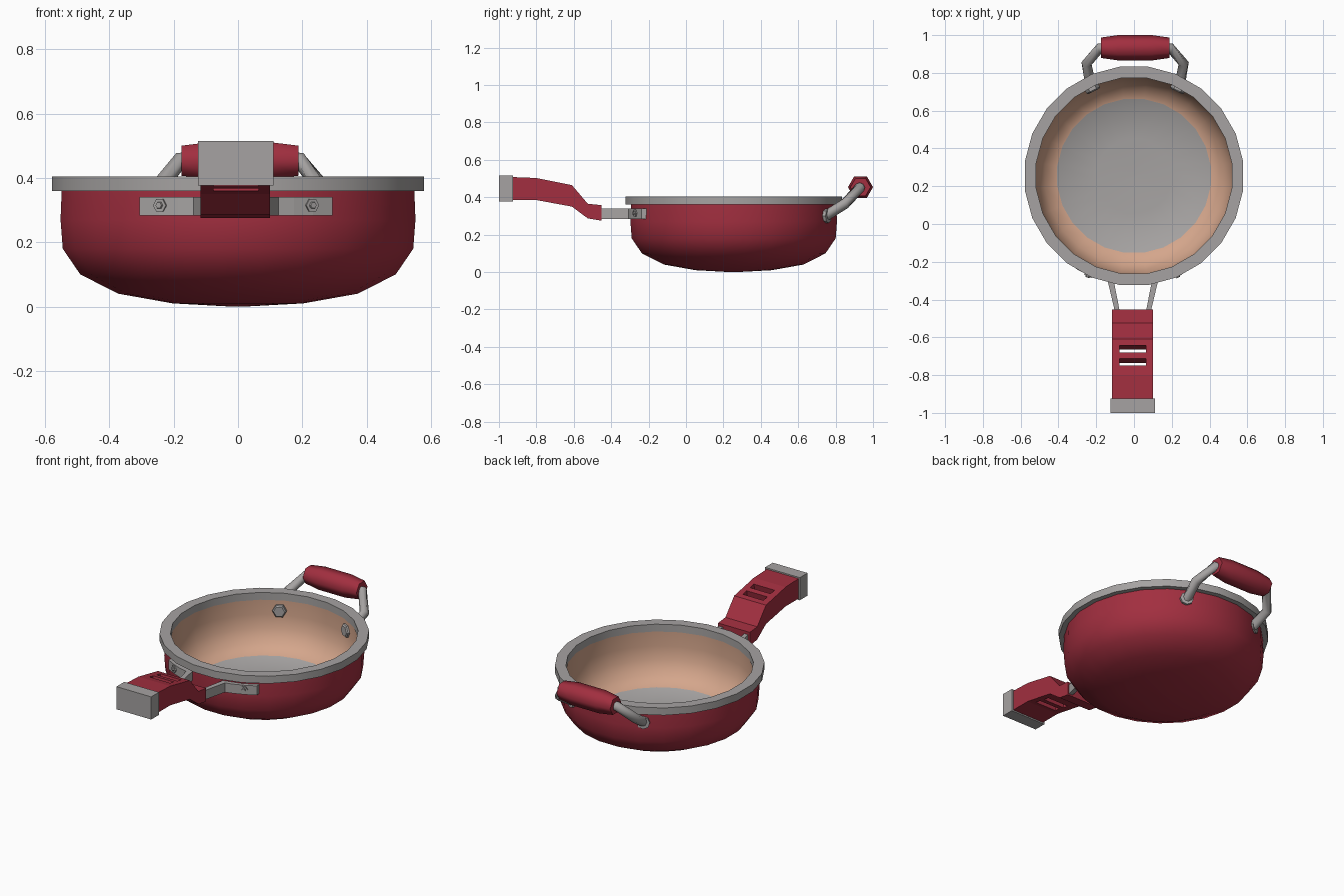
import bpy, bmesh, math
from mathutils import Vector, Matrix

if "Cube" in bpy.data.objects:
    bpy.data.objects.remove(bpy.data.objects["Cube"])

CY = 0.255  # pan centre on y


def material(name, rgb):
    m = bpy.data.materials.new(name)
    m.diffuse_color = (*rgb, 1)
    m.use_nodes = True
    m.node_tree.nodes["Principled BSDF"].inputs["Base Color"].default_value = m.diffuse_color
    return m


RED = material("red enamel", (0.36, 0.028, 0.05))
GREY = material("grey steel", (0.38, 0.365, 0.36))
COPPER = material("copper lining", (0.66, 0.38, 0.26))


def skin(name, rings, mats, smooth=None, closed=False, row_mats=None):
    """Joins rings of points with quads; caps the ends or closes the loop."""
    bm = bmesh.new()
    vs = [[bm.verts.new(p) for p in r] for r in rings]
    n = len(vs[0])
    pairs = list(zip(vs, vs[1:])) + ([(vs[-1], vs[0])] if closed else [])
    for row, (a, b) in enumerate(pairs):
        for i in range(n):
            j = (i + 1) % n
            f = bm.faces.new((a[i], a[j], b[j], b[i]))
            if row_mats:
                f.material_index = row_mats[row]
    if not closed:
        for r, k in ((vs[0], 0), (vs[-1], -1)):
            f = bm.faces.new(r)
            if row_mats:
                f.material_index = row_mats[k]
    bmesh.ops.recalc_face_normals(bm, faces=bm.faces[:])
    me = bpy.data.meshes.new(name)
    bm.to_mesh(me)
    bm.free()
    for m in mats:
        me.materials.append(m)
    if smooth:
        me.shade_smooth()
        me.set_sharp_from_angle(angle=math.radians(smooth))
    ob = bpy.data.objects.new(name, me)
    bpy.context.collection.objects.link(ob)
    return ob


def ring(center, axis, r, n):
    q = Vector(axis).to_track_quat('Z', 'Y')
    return [Vector(center) + q @ Vector((r * math.cos(2 * math.pi * i / n),
            r * math.sin(2 * math.pi * i / n), 0)) for i in range(n)]


def lathe_rings(profile, n=24):
    return [[(r * math.cos(2 * math.pi * (i + 0.5) / n),
              CY + r * math.sin(2 * math.pi * (i + 0.5) / n), z)
             for i in range(n)] for r, z in profile]


def box(name, x0, x1, y0, y1, z0, z1, mat):
    return skin(name, [[(x0, y, z0), (x1, y, z0), (x1, y, z1), (x0, y, z1)]
                       for y in (y0, y1)], [mat])


# pan bowl: red outside, copper walls, grey floor
outer = [(0.02, 0.0), (0.205, 0.01), (0.375, 0.04), (0.495, 0.10),
         (0.55, 0.18), (0.557, 0.27), (0.553, 0.37)]
inner = [(0.523, 0.37), (0.525, 0.27), (0.515, 0.19), (0.475, 0.115),
         (0.41, 0.07), (0.20, 0.055), (0.02, 0.05)]
skin("pan_bowl", lathe_rings(outer + inner), [RED, COPPER, GREY], 40,
     row_mats=[0] * 6 + [1] * 5 + [2] * 2)

# steel rim
skin("pan_rim", lathe_rings([(0.583, 0.36), (0.583, 0.405),
                             (0.522, 0.405), (0.522, 0.36)]),
     [GREY], 40, closed=True)

# long handle, swept profile with two slots
spine = [(-0.93, 0.385, 0.508), (-0.80, 0.385, 0.503), (-0.61, 0.35, 0.465),
         (-0.525, 0.287, 0.365), (-0.453, 0.275, 0.358)]
handle = skin("long_handle", [[(-0.116, y, lo), (0.1, y, lo), (0.1, y, hi),
                               (-0.116, y, hi)] for y, lo, hi in spine], [RED])
for k, y in enumerate((-0.661, -0.731)):
    cut = box("slot_cutter_%d" % k, -0.07, 0.07, -0.019, 0.019, -0.15, 0.15, RED)
    top_z = 0.465 - (y + 0.61) * 0.2
    cut.data.transform(Matrix.Translation((-0.006, y, top_z))
                       @ Matrix.Rotation(-0.2, 4, 'X'))
    cut.hide_render = True
    cut.hide_viewport = True
    mod = handle.modifiers.new("slot", 'BOOLEAN')
    mod.object = cut
    mod.operation = 'DIFFERENCE'
    mod.solver = 'EXACT'
box("handle_end_cap", -0.125, 0.111, -1.0, -0.925, 0.377, 0.516, GREY)


def on_pan(x, r):
    return (x, CY - math.sqrt(r * r - x * x))


for s, side in ((-1, "left"), (1, "right")):
    # bracket strap hugging the pan, then running out to the handle
    out = [on_pan(x, 0.577) for x in (0.30, 0.24, 0.18, 0.132)] + [(0.096, -0.46)]
    inn = [on_pan(x, 0.545) for x in (0.297, 0.235, 0.175, 0.105)] + [(0.07, -0.46)]
    ox = -0.006
    skin("bracket_strap_" + side,
         [[(s * a[0] + ox, a[1], 0.284), (s * a[0] + ox, a[1], 0.341),
           (s * b[0] + ox, b[1], 0.341), (s * b[0] + ox, b[1], 0.284)]
          for a, b in zip(out, inn)], [GREY])

    # hex rivet on the strap
    d = Vector((s * 0.236, -0.526, 0)).normalized()
    c = Vector((ox, CY, 0.315))
    skin("strap_rivet_" + side, [ring(c + d * r, d, w, 6) for r, w in
         ((0.56, 0.022), (0.583, 0.022), (0.583, 0.012), (0.59, 0.01))], [GREY])

    # bent tube of the rear handle
    ox = 0.006
    path = [Vector((s * x + ox, y, z)) for x, y, z in
            ((0.235, 0.73, 0.29), (0.257, 0.85, 0.365),
             (0.188, 0.93, 0.452), (0.12, 0.932, 0.455))]
    tans = []
    for i in range(len(path)):
        t = Vector()
        if i:
            t += (path[i] - path[i - 1]).normalized()
        if i < len(path) - 1:
            t += (path[i + 1] - path[i]).normalized()
        tans.append(t)
    skin("rear_tube_" + side, [ring(p, t, 0.028, 8) for p, t in zip(path, tans)],
         [GREY], 50)

    # outer washer and inner bolt head
    d = Vector((s * 0.24, 0.49, 0)).normalized()
    c = Vector((ox, CY, 0.30))
    skin("tube_washer_" + side, [ring(c + d * r, d, 0.038, 8)
                                 for r in (0.54, 0.565)], [GREY])
    skin("inner_bolt_" + side, [ring(c + d * r, d, w, 6) for r, w in
         ((0.54, 0.04), (0.505, 0.04), (0.498, 0.032))], [GREY])

# rear grip
skin("rear_grip", [ring((x + 0.006, 0.933, 0.454), (1, 0, 0), r, 6) for x, r in
     ((-0.182, 0.054), (-0.09, 0.067), (0.09, 0.067), (0.182, 0.054))],
     [RED], 65)
